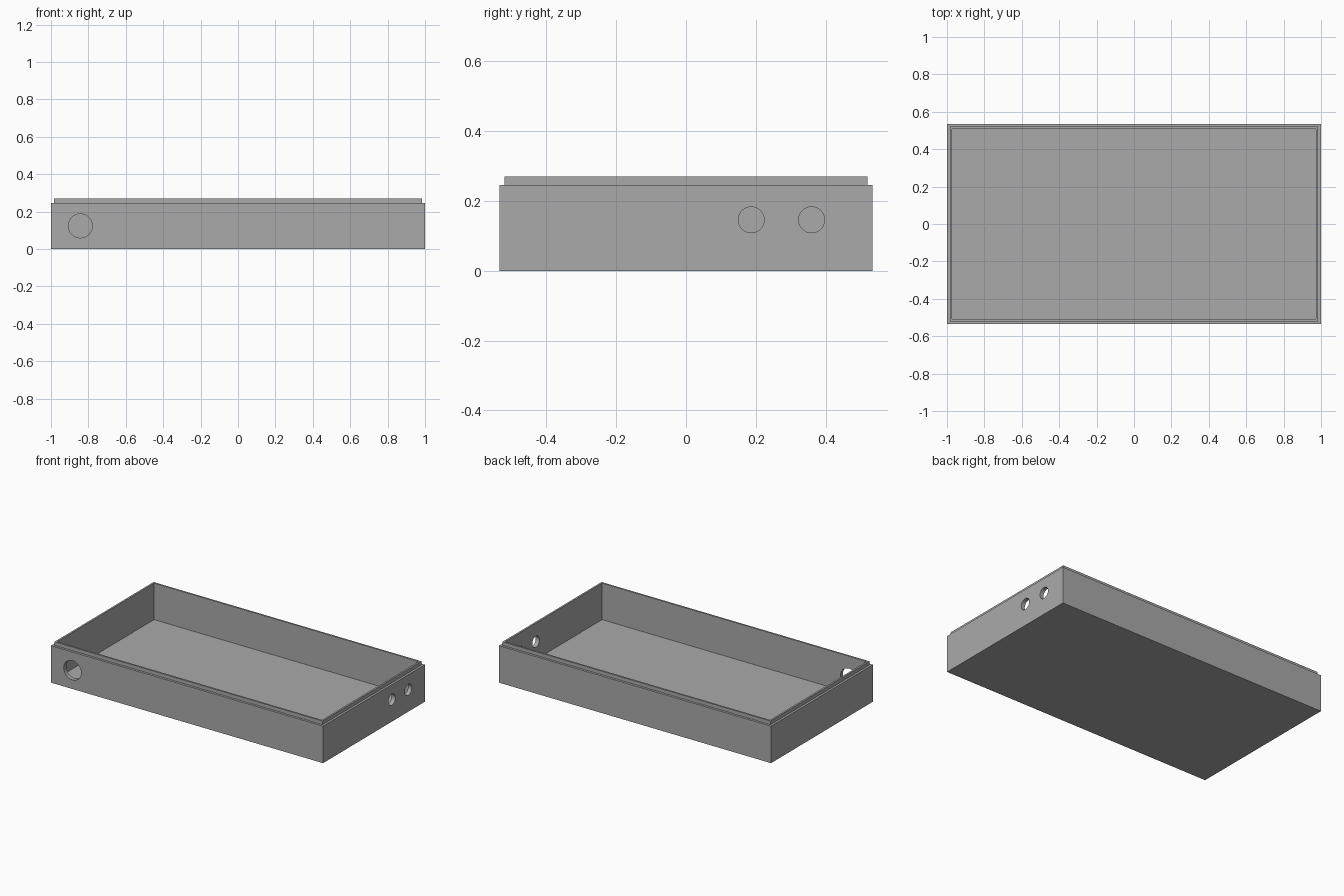
import bpy, bmesh
from math import radians
from mathutils import Matrix, Vector

cube = bpy.data.objects.get("Cube")
if cube:
    bpy.data.objects.remove(cube, do_unlink=True)

HALF_X, HALF_Y = 1.0, 0.535
RIM_Z, LIP_Z, FLOOR_Z = 0.246, 0.27, 0.028
STEP, WALL = 0.015, 0.027

grey = bpy.data.materials.new("plain grey")
grey.use_nodes = True
colour = (0.4, 0.4, 0.4, 1)
grey.diffuse_color = colour
grey.node_tree.nodes["Principled BSDF"].inputs["Base Color"].default_value = colour


def make_object(name, bm):
    bmesh.ops.recalc_face_normals(bm, faces=bm.faces)
    mesh = bpy.data.meshes.new(name)
    bm.to_mesh(mesh)
    bm.free()
    mesh.materials.append(grey)
    obj = bpy.data.objects.new(name, mesh)
    bpy.context.collection.objects.link(obj)
    return obj


# Open tray: rectangular rings (inset, height) from the base, over the lip, to the floor
bm = bmesh.new()
rings = []
for inset, z in [(0, 0), (0, RIM_Z), (STEP, RIM_Z), (STEP, LIP_Z), (WALL, LIP_Z), (WALL, FLOOR_Z)]:
    x, y = HALF_X - inset, HALF_Y - inset
    rings.append([bm.verts.new((sx * x, sy * y, z))
                  for sx, sy in [(-1, -1), (1, -1), (1, 1), (-1, 1)]])
for low, high in zip(rings, rings[1:]):
    for i in range(4):
        j = (i + 1) % 4
        bm.faces.new((low[i], low[j], high[j], high[i]))
bm.faces.new(rings[0])
bm.faces.new(rings[-1])
tray = make_object("tray", bm)


# Round holes through the walls
def drill(name, centre, radius, axis):
    bm = bmesh.new()
    turn = Vector(axis).to_track_quat("Z", "Y").to_matrix().to_4x4()
    bmesh.ops.create_cone(bm, cap_ends=True, segments=48, radius1=radius, radius2=radius,
                          depth=0.12, matrix=Matrix.Translation(centre) @ turn)
    cutter = make_object(name, bm)
    cutter.hide_render = True
    cut = tray.modifiers.new(name, "BOOLEAN")
    cut.operation, cut.solver, cut.object = "DIFFERENCE", "EXACT", cutter
    bpy.context.view_layer.objects.active = tray
    bpy.ops.object.modifier_apply(modifier=cut.name)
    bpy.data.objects.remove(cutter, do_unlink=True)


drill("front_hole_cutter", (-0.843, -HALF_Y, 0.124), 0.064, (0, 1, 0))
for y in (0.187, 0.36):
    drill("side_hole_cutter", (HALF_X, y, 0.146), 0.037, (1, 0, 0))

# Smooth only the round hole walls
bpy.ops.object.select_all(action="DESELECT")
tray.select_set(True)
bpy.context.view_layer.objects.active = tray
bpy.ops.object.shade_smooth_by_angle(angle=radians(30))
